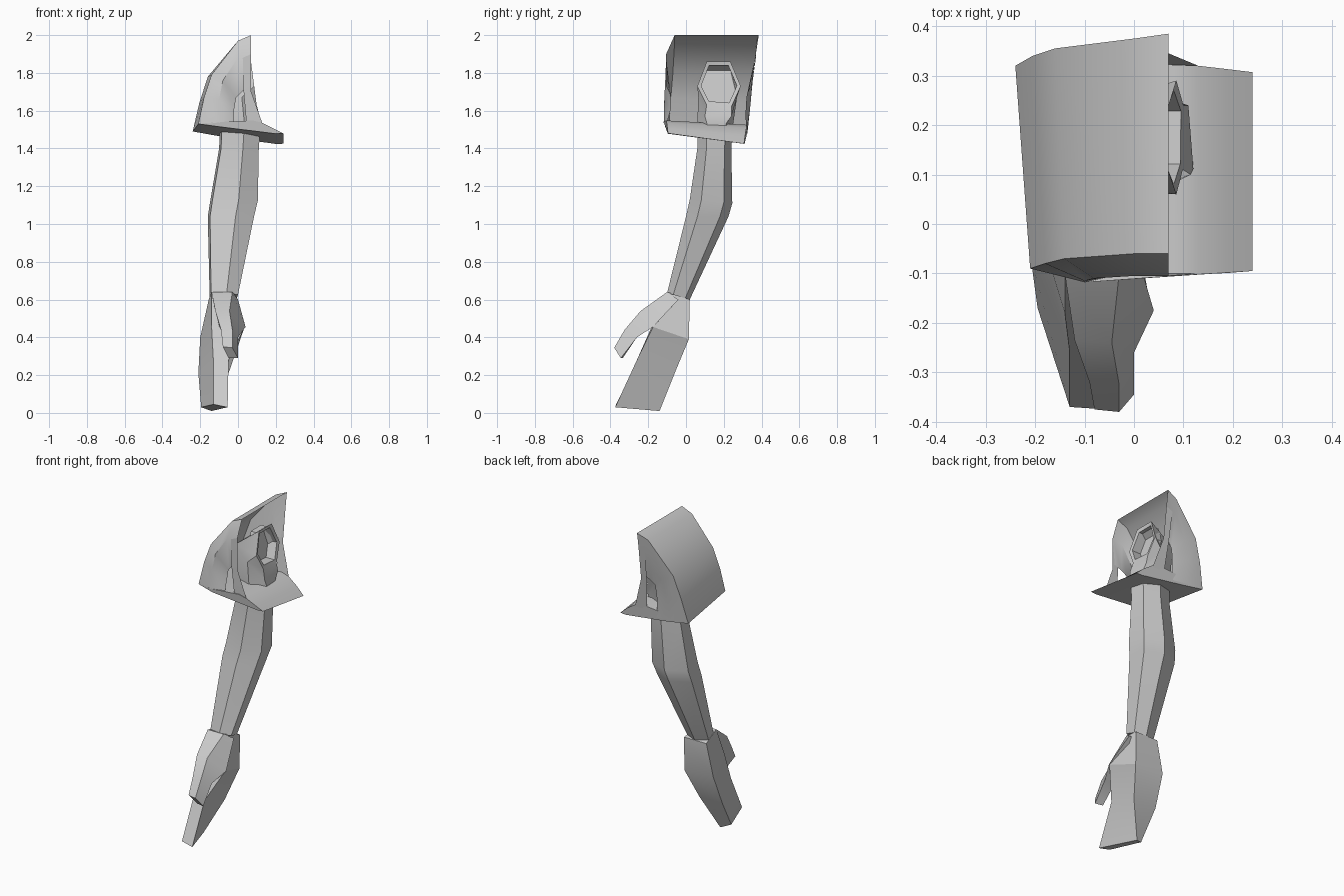
import bpy, bmesh, math

grey = bpy.data.materials.new("light_grey")
grey.diffuse_color = (0.6, 0.6, 0.6, 1)


def finish(name, bm, closed, angle):
    bmesh.ops.remove_doubles(bm, verts=bm.verts, dist=0.0005)
    if closed:
        bmesh.ops.recalc_face_normals(bm, faces=bm.faces)
    me = bpy.data.meshes.new(name)
    bm.to_mesh(me)
    bm.free()
    ob = bpy.data.objects.new(name, me)
    bpy.context.collection.objects.link(ob)
    me.materials.append(grey)
    bpy.context.view_layer.objects.active = ob
    ob.select_set(True)
    bpy.ops.object.shade_smooth_by_angle(angle=math.radians(angle))
    ob.select_set(False)
    return ob


def loft(name, rings, loop=True, caps=True, angle=25):
    """Skin a list of equal-length point rings."""
    bm = bmesh.new()
    rows = [[bm.verts.new(p) for p in r] for r in rings]
    n = len(rows[0])
    for a, b in zip(rows, rows[1:]):
        for i in range(n if loop else n - 1):
            j = (i + 1) % n
            bm.faces.new((a[i], a[j], b[j], b[i]))
    if loop and caps:
        bm.faces.new(rows[0])
        bm.faces.new(rows[-1])
    return finish(name, bm, loop, angle)


def section(x0, x1, y0, y1, z, tilt=0.0):
    """Six-sided arm section: front left, front right, right pair, back, left."""
    w, d = x1 - x0, y1 - y0
    shape = [(0.05, .25), (.6, 0), (1, .27), (.96, .8), (.5, 1), (0, .75)]
    return [(x0 + u * w, y0 + v * d, z - tilt * v) for u, v in shape]


# Arm: wrist, forearm, elbow, upper arm, then a bend into the shoulder socket
socket = [(.11, 1.86), (.06, 1.73), (.11, 1.63), (.24, 1.62), (.29, 1.73), (.235, 1.86)]
end = [(.1 - (z - 1.62) * .13, y, z) for y, z in socket]
inner = [(x - .005, .175 + (y - .175) * .82, 1.74 + (z - 1.74) * .82) for x, y, z in end]
floor = [(x - .06, y, z) for x, y, z in inner]
bend = [(-.09, .10, 1.74), (.02, .065, 1.67), (.115, .10, 1.57),
        (.11, .24, 1.57), (.02, .27, 1.67), (-.09, .235, 1.74)]
loft("arm", [
    section(-.15, 0, -.1, .02, .635, .035),
    section(-.16, .085, 0, .225, 1.04),
    section(-.148, .105, .02, .245, 1.13, .02),
    section(-.1, .11, .06, .24, 1.4),
    section(-.095, .12, .06, .25, 1.53),
    bend, end, inner, floor])

# Hand: palm narrowing into one block of fingers
loft("hand", [
    [(-.14, -.1, .64), (-.03, -.1, .64), (0, .02, .6), (-.155, .02, .6)],
    [(-.14, -.18, .46), (.035, -.175, .455), (0, .015, .39), (-.2, .015, .4)],
    [(-.13, -.26, .27), (-.05, -.26, .28), (-.05, -.06, .21), (-.21, -.06, .21)],
    [(-.13, -.37, .045), (-.055, -.375, .03), (-.14, -.14, .01), (-.195, -.17, .03)]])

# Thumb
loft("thumb", [
    [(-.14, -.1, .64), (-.03, -.1, .64), (0, -.04, .6), (-.13, -.04, .58)],
    [(-.12, -.235, .54), (-.045, -.24, .54), (.04, -.175, .455), (-.1, -.17, .46)],
    [(-.09, -.32, .44), (-.03, -.325, .44), (0, -.26, .40), (-.07, -.26, .40)],
    [(-.08, -.375, .35), (-.03, -.38, .345), (0, -.345, .29), (-.05, -.335, .29)]])

# Shoulder pad: curved outer sheet between a front and a back rim
front = [(.07, -.06, 2), (0, -.06, 1.97), (-.14, -.07, 1.79), (-.18, -.08, 1.67), (-.21, -.09, 1.53)]
back = [(.07, .385, 2), (0, .375, 1.97), (-.16, .355, 1.78), (-.205, .34, 1.64), (-.24, .32, 1.49)]
loft("pad_shell", [front, back], loop=False, angle=40)

# End walls of the pad: rim, bulged band, then an arch opening around the arm
loft("pad_front_wall", [front,
    [(.07, -.105, 1.9), (.0, -.105, 1.88), (-.08, -.11, 1.76), (-.1, -.115, 1.66), (-.1, -.118, 1.535)],
    [(.055, -.105, 1.73), (.02, -.09, 1.70), (-.01, -.08, 1.67), (-.02, -.08, 1.61), (-.02, -.1, 1.54)]],
    loop=False, angle=40)
loft("pad_back_wall", [back,
    [(.07, .37, 1.9), (.0, .365, 1.88), (-.08, .35, 1.74), (-.11, .34, 1.62), (-.12, .325, 1.48)],
    [(.055, .345, 1.73), (.02, .33, 1.70), (-.01, .32, 1.67), (-.02, .315, 1.58), (-.02, .32, 1.47)]],
    loop=False, angle=40)

# Struts joining the walls to the lip
for name, y0, y1, y2, z in (("front_strut", -.105, -.105, -.1, 1.53),
                            ("back_strut", .37, .345, .32, 1.5)):
    loft(name, [[(.025, y0, 1.88), (.07, y0, 1.9)],
                [(.03, y1, 1.70), (.07, y1, 1.70)],
                [(.045, y2, z), (.13, y2, z)]], loop=False)

# Base of the pad with its rounded lip on the inner side
lip = [(-.21, -.09, 1.53), (-.1, -.118, 1.54), (.08, -.105, 1.548), (.13, -.102, 1.535), (.19, -.099, 1.505),
       (.24, -.095, 1.48)]
lip_back = [(-.24, .32, 1.49), (-.1, .325, 1.51), (.08, .322, 1.525), (.13, .32, 1.51), (.19, .313, 1.47),
            (.24, .307, 1.425)]
under = [(.2, -.096, 1.478), (-.1, -.11, 1.515)]
under_back = [(.2, .31, 1.424), (-.1, .32, 1.465)]
loft("pad_base", [lip + under, lip_back + under_back], angle=35)
